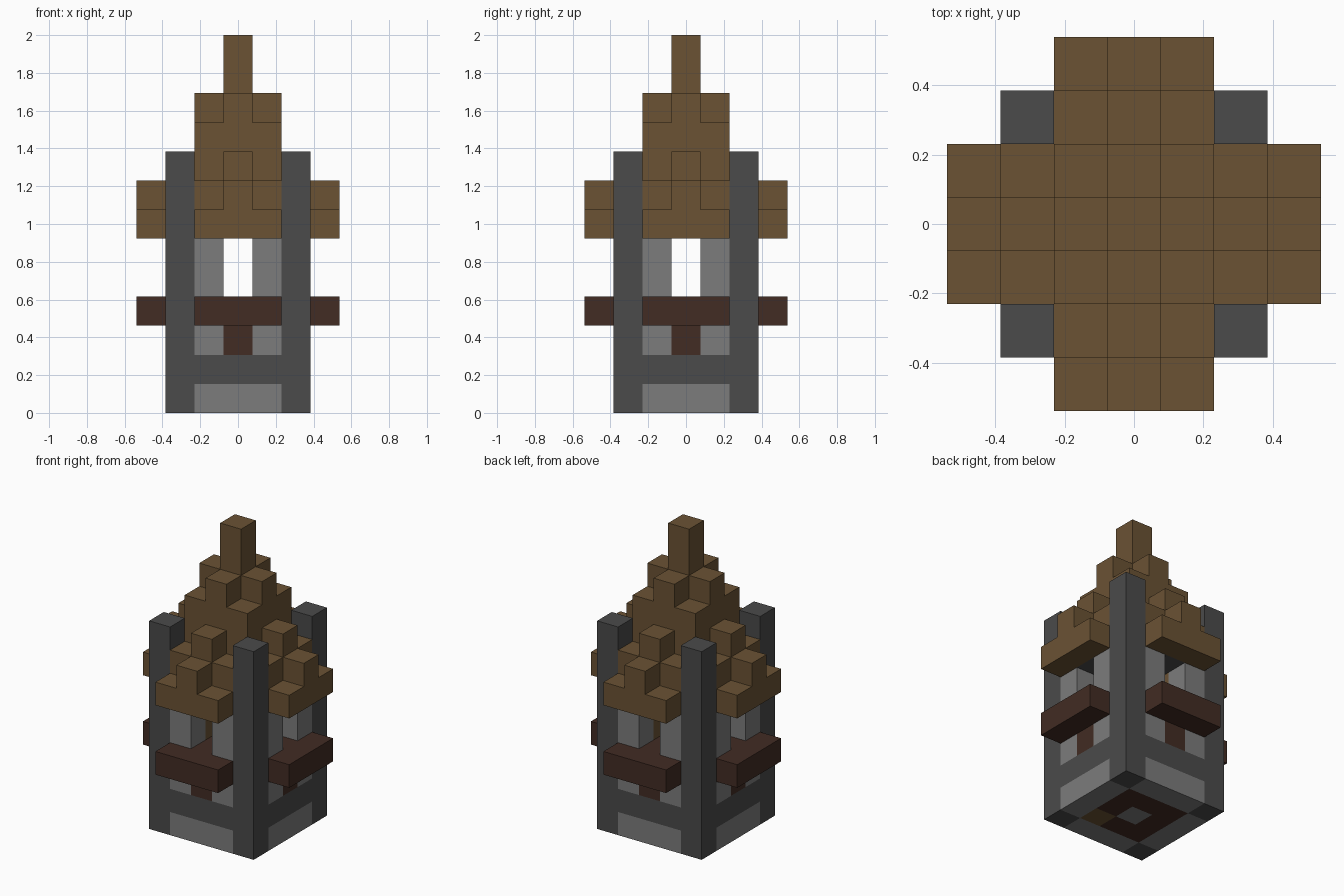
import bpy, bmesh, math
from mathutils import Matrix, Vector

cube = bpy.data.objects.get("Cube")
if cube:
    bpy.data.objects.remove(cube, do_unlink=True)

U = 2 / 13  # one block


def material(name, color):
    m = bpy.data.materials.new(name)
    m.use_nodes = True
    m.diffuse_color = (*color, 1)
    bsdf = m.node_tree.nodes["Principled BSDF"]
    bsdf.inputs["Base Color"].default_value = (*color, 1)
    bsdf.inputs["Roughness"].default_value = 0.9
    return m


thatch = material("tan wood", (0.145, 0.085, 0.034))
timber = material("dark brown wood", (0.054, 0.025, 0.017))
slate = material("dark grey stone", (0.069, 0.069, 0.069))
stone = material("light grey stone", (0.2, 0.2, 0.2))


def blocks(name, mat, boxes, turns=(0, 1, 2, 3)):
    """Boxes as (first, last) block ranges in x, y and z, repeated around the tower."""
    bm = bmesh.new()
    for turn in turns:
        spin = Matrix.Rotation(turn * math.pi / 2, 4, "Z")
        for x, y, z in boxes:
            lo = Vector((x[0] - 0.5, y[0] - 0.5, z[0])) * U
            hi = Vector((x[1] + 0.5, y[1] + 0.5, z[1] + 1)) * U
            place = Matrix.Translation((lo + hi) / 2) @ Matrix.Diagonal((*(hi - lo), 1))
            bmesh.ops.create_cube(bm, size=1, matrix=spin @ place)
    mesh = bpy.data.meshes.new(name)
    bm.to_mesh(mesh)
    bm.free()
    mesh.materials.append(mat)
    obj = bpy.data.objects.new(name, mesh)
    bpy.context.collection.objects.link(obj)
    return obj


MID, WIDE = (0, 0), (-1, 1)
WALL, OUT = (-2, -2), (-3, -3)
ONCE = (0,)

# Corner posts and walls
blocks("corner_posts", slate, [(WALL, WALL, (0, 8))])
blocks("base_panels", stone, [(WIDE, WALL, (0, 0))])
blocks("base_band", slate, [(WIDE, WALL, (1, 1))])
blocks("lower_wall_stones", stone, [((s, s), WALL, (2, 2)) for s in WIDE])
blocks("wall_brackets", timber, [(MID, WALL, (2, 2))])
blocks("window_sills", timber, [(WIDE, (-3, -2), (3, 3))])
blocks("window_pillars", stone, [((s, s), WALL, (4, 5)) for s in WIDE])

# Underside, inner floor, inner columns and ceiling
blocks("underside_edges", timber, [(MID, (-1, -1), (0, 0))])
blocks("underside_corners", timber, [((-1, -1), (-1, -1), (0, 0))], (0, 2, 3))
blocks("underside_odd_corner", thatch, [((-1, -1), (-1, -1), (0, 0))], (1,))
blocks("underside_centre", stone, [(MID, MID, (0, 0))], ONCE)
blocks("inner_floor", timber, [(WIDE, WIDE, (1, 3))], ONCE)
blocks("inner_columns", thatch, [((-1, -1), (-1, -1), (4, 5))])
blocks("ceiling", slate, [(WIDE, WALL, (6, 6))])
blocks("ceiling_middle", slate, [(WIDE, WIDE, (6, 6))], ONCE)

# Stepped roof
blocks("eaves", thatch, [(WIDE, OUT, (6, 6)), (MID, OUT, (7, 7))])
blocks("gables", thatch, [(WIDE, WALL, (7, 7)), (MID, WALL, (8, 8))])
blocks("roof_core", thatch, [(WIDE, WIDE, (7, 9))], ONCE)
blocks("upper_steps", thatch, [(MID, (-1, -1), (10, 10))])
blocks("spire", thatch, [(MID, MID, (10, 12))], ONCE)
